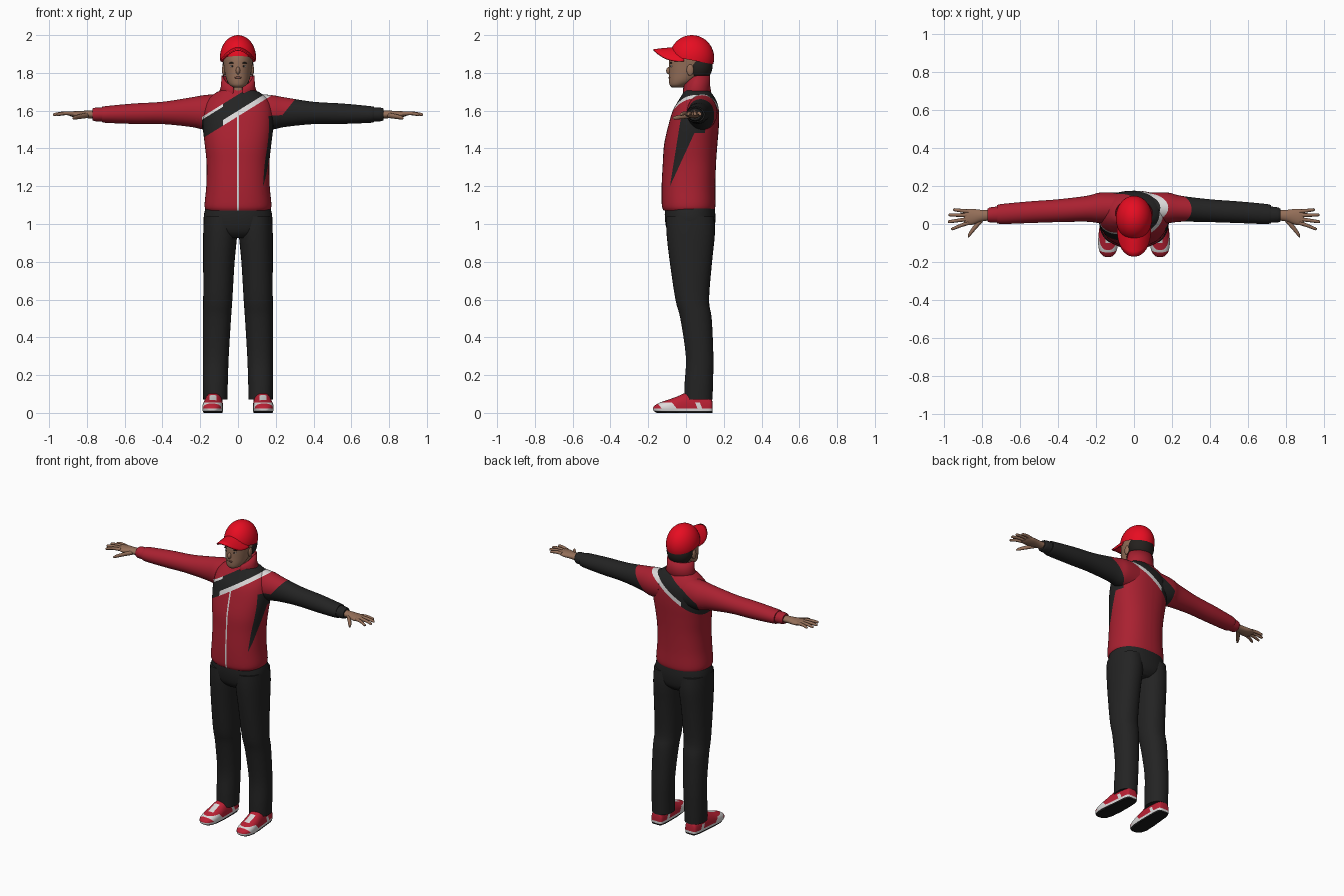
import bpy, bmesh
from math import sin, cos, pi, radians, copysign
from mathutils import Vector, Matrix

cube = bpy.data.objects.get("Cube")
if cube:
    bpy.data.objects.remove(cube)


def material(name, *rgb):
    m = bpy.data.materials.new(name)
    m.use_nodes = True
    m.diffuse_color = (*rgb, 1)
    m.node_tree.nodes["Principled BSDF"].inputs["Base Color"].default_value = (*rgb, 1)
    return m


RED = material("jacket red", .40, .015, .03)
BLACK = material("black cloth", .017, .017, .017)
WHITE = material("white trim", .72, .70, .70)
SKIN = material("skin", .30, .16, .10)
HAIR = material("dark hair", .018, .015, .013)
LIPS = material("lips", .22, .09, .07)
CAP = material("cap red", .83, .004, .016)
SHOE = material("shoe red", .50, .015, .035)
SOLE = material("sole black", .01, .01, .01)
made = []


def finish(bm, name, *mats):
    bmesh.ops.recalc_face_normals(bm, faces=bm.faces)
    mesh = bpy.data.meshes.new(name)
    bm.to_mesh(mesh)
    bm.free()
    for m in mats:
        mesh.materials.append(m)
    ob = bpy.data.objects.new(name, mesh)
    bpy.context.collection.objects.link(ob)
    made.append(ob)
    return ob


def smooth_path(rows, steps):
    """Catmull-Rom interpolation of cross-section rows."""
    out = []
    for i in range(len(rows) - 1):
        a, b, c, d = (Vector(rows[min(max(j, 0), len(rows) - 1)]) for j in range(i - 1, i + 3))
        for k in range(steps):
            t = k / steps
            out.append(b + (c - a) * t / 2 + (a * 2 - b * 5 + c * 4 - d) * t * t / 2
                       + (b * 3 - a - c * 3 + d) * t ** 3 / 2)
    return out + [Vector(rows[-1])]


def loft(name, rows, axis, *mats, n=32, steps=4, power=2.0, floor=-1, planes=(), rule=None):
    """Rows are (position, centre u, centre v, radius u, radius v) along an axis."""
    bm = bmesh.new()
    rings = []
    for p, cu, cv, ru, rv in smooth_path(rows, steps):
        ring = []
        for i in range(n):
            c, s = cos(2 * pi * i / n), sin(2 * pi * i / n)
            u = cu + ru * copysign(abs(c) ** (2 / power), c)
            v = cv + rv * copysign(abs(s) ** (2 / power), s)
            x, y, z = {"x": (p, u, v), "y": (u, p, v), "z": (u, v, p)}[axis]
            ring.append(bm.verts.new((x, y, max(z, floor))))
        rings.append(ring)
    for a, b in zip(rings, rings[1:]):
        for i in range(n):
            bm.faces.new((a[i], a[i - 1], b[i - 1], b[i]))
    bm.faces.new(rings[0])
    bm.faces.new(rings[-1])
    # cut crisp colour borders, then colour the faces by rule
    for co, no in planes:
        bmesh.ops.bisect_plane(bm, geom=bm.verts[:] + bm.edges[:] + bm.faces[:],
                               plane_co=co, plane_no=no, dist=1e-5)
    if rule:
        for f in bm.faces:
            f.material_index = rule(f.calc_center_median())
    return finish(bm, name, *mats)


def ball(name, centre, radii, mat, cut=None):
    bm = bmesh.new()
    m = Matrix.Translation(centre) @ Matrix.Diagonal((*radii, 1))
    bmesh.ops.create_uvsphere(bm, u_segments=32, v_segments=20, radius=1, matrix=m)
    if cut:
        bmesh.ops.bisect_plane(bm, geom=bm.verts[:] + bm.edges[:] + bm.faces[:],
                               plane_co=cut[0], plane_no=cut[1], clear_inner=True)
    return finish(bm, name, mat)


# Jacket colouring: sash over the left shoulder, flank stripe, zip, left sleeve
SLOPE = .62
sash = (-SLOPE, 0, 1)
jacket_planes = [((0, 0, h), sash) for h in (1.57, 1.6, 1.67, 1.685)]
jacket_planes += [((x, 0, 0), (1, 0, 0)) for x in (-.19, -.08)]
sleeve_plane = ((.19, 0, 1.52), (1, 0, -.8))
torso_planes = jacket_planes + [((x, 0, 0), (1, 0, 0)) for x in (-.005, .005)]
torso_planes += [((0, -.085, 1.2), (0, 1, -.16)), ((0, -.085, 1.2), (0, 1, -.46))]


def jacket_rule(c):
    x, y, z = c
    h = z - SLOPE * x
    if z > 1.48 and x > .19 + .8 * (z - 1.52):
        return 1
    if x > .05 and z < 1.57 and -.085 + (z - 1.2) * .16 < y < -.085 + (z - 1.2) * .46:
        return 1
    if 1.57 < h < 1.685 and -.19 < x < .22:
        if (h < 1.6 and x > -.08) or (h > 1.67 and x < -.08 and y < .05):
            return 2
        return 1
    if abs(x) < .005 and y < 0 and z < 1.6:
        return 2
    return 0


JACKET = (RED, BLACK, WHITE)
loft("jacket_body", [(1.072, 0, .015, .168, .134), (1.1, 0, .014, .177, .142),
                     (1.2, 0, .013, .168, .142), (1.32, 0, .018, .166, .141),
                     (1.42, 0, .025, .176, .141), (1.52, 0, .04, .187, .134),
                     (1.6, 0, .052, .183, .122), (1.65, 0, .06, .166, .102),
                     (1.69, 0, .06, .125, .078), (1.71, 0, .055, .085, .065)],
     "z", *JACKET, n=56, steps=5, power=2.3, planes=torso_planes, rule=jacket_rule)

# Standing collar, open at the front
bm = bmesh.new()
prev = None
for i in range(41):
    a = radians(16 + 328 * i / 40)
    front = max(0, cos(a)) ** 1.5
    col = [bm.verts.new((sin(a) * rx, .055 - cos(a) * ry, z)) for rx, ry, z in
           ((.108, .082, 1.675 - .03 * front), (.09, .073, 1.73 - .03 * front),
            (.087, .072, 1.785 - .06 * front))]
    if prev:
        for k in (0, 1):
            bm.faces.new((prev[k], col[k], col[k + 1], prev[k + 1]))
    prev = col
collar = finish(bm, "collar", RED)
collar.modifiers.new("thickness", "SOLIDIFY").thickness = .008

# Trousers
loft("trouser_seat", [(.925, 0, .025, .09, .09), (.96, 0, .024, .165, .122),
                      (1.03, 0, .022, .182, .134), (1.1, 0, .02, .168, .13)],
     "z", BLACK, n=40, power=2.3)

for s, side in ((1, "left"), (-1, "right")):
    loft(side + "_trouser_leg",
         [(.07, s * .12, .065, .064, .075), (.16, s * .12, .068, .066, .075),
          (.3, s * .117, .072, .068, .073), (.5, s * .111, .053, .074, .083),
          (.6, s * .107, .033, .077, .089), (.8, s * .101, .026, .083, .112),
          (.95, s * .094, .025, .09, .128), (1.04, s * .092, .022, .088, .126)],
         "z", BLACK, power=2.2)

    # Sleeve and cuff
    loft(side + "_sleeve",
         [(s * .09, .085, 1.592, .08, .098), (s * .18, .085, 1.591, .08, .091),
          (s * .25, .08, 1.592, .068, .078), (s * .4, .07, 1.588, .06, .059),
          (s * .55, .062, 1.584, .057, .054), (s * .69, .053, 1.58, .053, .045),
          (s * .72, .052, 1.58, .048, .041)],
         "x", *JACKET, planes=jacket_planes + [sleeve_plane], rule=jacket_rule, steps=6)
    loft(side + "_cuff", [(s * .71, .05, 1.58, .043, .037), (s * .755, .048, 1.58, .04, .036),
                          (s * .77, .047, 1.58, .034, .031)],
         "x", BLACK if s > 0 else RED)

    # Hand
    loft(side + "_palm",
         [(s * .74, .047, 1.58, .027, .021), (s * .8, .044, 1.58, .03, .02),
          (s * .85, .038, 1.58, .042, .018), (s * .88, .036, 1.582, .042, .014),
          (s * .895, .036, 1.583, .036, .008)], "x", SKIN, n=20)
    fingers = (("little", .066, .952, .075), ("ring", .046, .976, .048),
               ("middle", .026, .98, .012), ("index", .006, .962, -.025))
    for finger, y0, x1, y1 in fingers:
        xm, ym = (.87 + x1) / 2, (y0 + y1) / 2
        loft(f"{side}_{finger}_finger",
             [(s * .87, y0, 1.584, .011, .011), (s * xm, ym, 1.586, .0095, .01),
              (s * (x1 - .008), y1, 1.58, .008, .008), (s * x1, y1, 1.578, .003, .003)],
             "x", SKIN, n=10, steps=3)
    loft(side + "_thumb",
         [(s * .79, .035, 1.576, .016, .014), (s * .83, -.008, 1.57, .018, .013),
          (s * .865, -.052, 1.563, .014, .01), (s * .875, -.066, 1.56, .005, .004)],
         "x", SKIN, n=12)

    # Shoe: dark outsole, white midsole, side panel and laces
    def shoe_rule(c, s=s):
        if c.z < .01:
            return 2
        across = abs(c.x - s * .133)
        panel = -.11 < c.y + c.z * .8 < -.03 and c.z < .055
        laces = across < .018 and -.1 < c.y < -.03 and c.z > .05
        heel = .07 < c.y + c.z * .4 < .095 and c.z < .06
        return 1 if c.z < .024 or panel or laces or heel else 0

    loft(side + "_shoe",
         [(.14, s * .125, .03, .022, .025), (.128, s * .125, .03, .04, .055),
          (.06, s * .127, .03, .047, .082), (0, s * .13, .03, .05, .076),
          (-.05, s * .133, .028, .053, .058), (-.1, s * .136, .026, .053, .042),
          (-.145, s * .137, .024, .044, .028), (-.168, s * .137, .022, .026, .014),
          (-.174, s * .137, .021, .01, .006)],
         "y", SHOE, WHITE, SOLE, power=2.4, floor=0, steps=5,
         planes=[((0, 0, z), (0, 0, 1)) for z in (.01, .024, .055)]
         + [((0, y, 0), (0, 1, .8)) for y in (-.11, -.03)]
         + [((0, y, 0), (0, 1, .4)) for y in (.07, .095)]
         + [((s * .133 + d, 0, 0), (1, 0, 0)) for d in (-.018, .018)],
         rule=shoe_rule)

    # Paired face parts
    ball(side + "_ear", (s * .075, .022, 1.815), (.01, .019, .03), SKIN)
    ball(side + "_eye", (s * .03, -.077, 1.835), (.012, .006, .005), WHITE)
    ball(side + "_pupil", (s * .03, -.08, 1.835), (.005, .005, .005), HAIR)
    ball(side + "_eyebrow", (s * .031, -.079, 1.853), (.018, .006, .004), HAIR)

# Neck and head
loft("neck", [(1.62, 0, .045, .065, .058), (1.7, 0, .045, .06, .056), (1.8, 0, .04, .058, .056)],
     "z", SKIN)
loft("head", [(1.722, 0, -.045, .022, .028), (1.735, 0, -.038, .043, .048),
              (1.76, 0, -.015, .059, .075), (1.8, 0, .01, .07, .1),
              (1.84, 0, .02, .076, .11), (1.88, 0, .025, .08, .112),
              (1.94, 0, .028, .075, .095), (1.975, 0, .028, .04, .05)], "z", SKIN)
ball("nose", (0, -.088, 1.812), (.012, .017, .02), SKIN)
ball("mouth", (0, -.086, 1.775), (.02, .007, .006), LIPS)
ball("hair", (0, .066, 1.835), (.082, .074, .082), HAIR)

# Cap crown and curved peak
ball("cap_crown", (0, .031, 1.88), (.096, .118, .12), CAP, ((0, -.08, 1.888), (0, .19, 1)))
bm = bmesh.new()
prev = None
for i in range(33):
    a = -pi / 2 + pi * i / 32
    x = .09 * sin(a)
    row = []
    for k in range(7):
        y = -.01 - .162 * abs(cos(a)) ** .75 * k / 6
        row.append(bm.verts.new((x, y, 1.937 - .065 * sin(a) ** 2 - .012 * (k / 6) ** 2)))
    if prev:
        for k in range(6):
            bm.faces.new((prev[k], row[k], row[k + 1], prev[k + 1]))
    prev = row
bmesh.ops.remove_doubles(bm, verts=bm.verts, dist=1e-5)
peak = finish(bm, "cap_peak", CAP)
peak.modifiers.new("thickness", "SOLIDIFY").thickness = .008
ball("cap_button", (0, .031, 1.996), (.01, .01, .004), CAP)

# Smooth shading with sharp edges kept
bpy.ops.object.select_all(action="DESELECT")
for ob in made:
    ob.select_set(True)
bpy.context.view_layer.objects.active = made[0]
bpy.ops.object.shade_smooth_by_angle(angle=radians(45))
